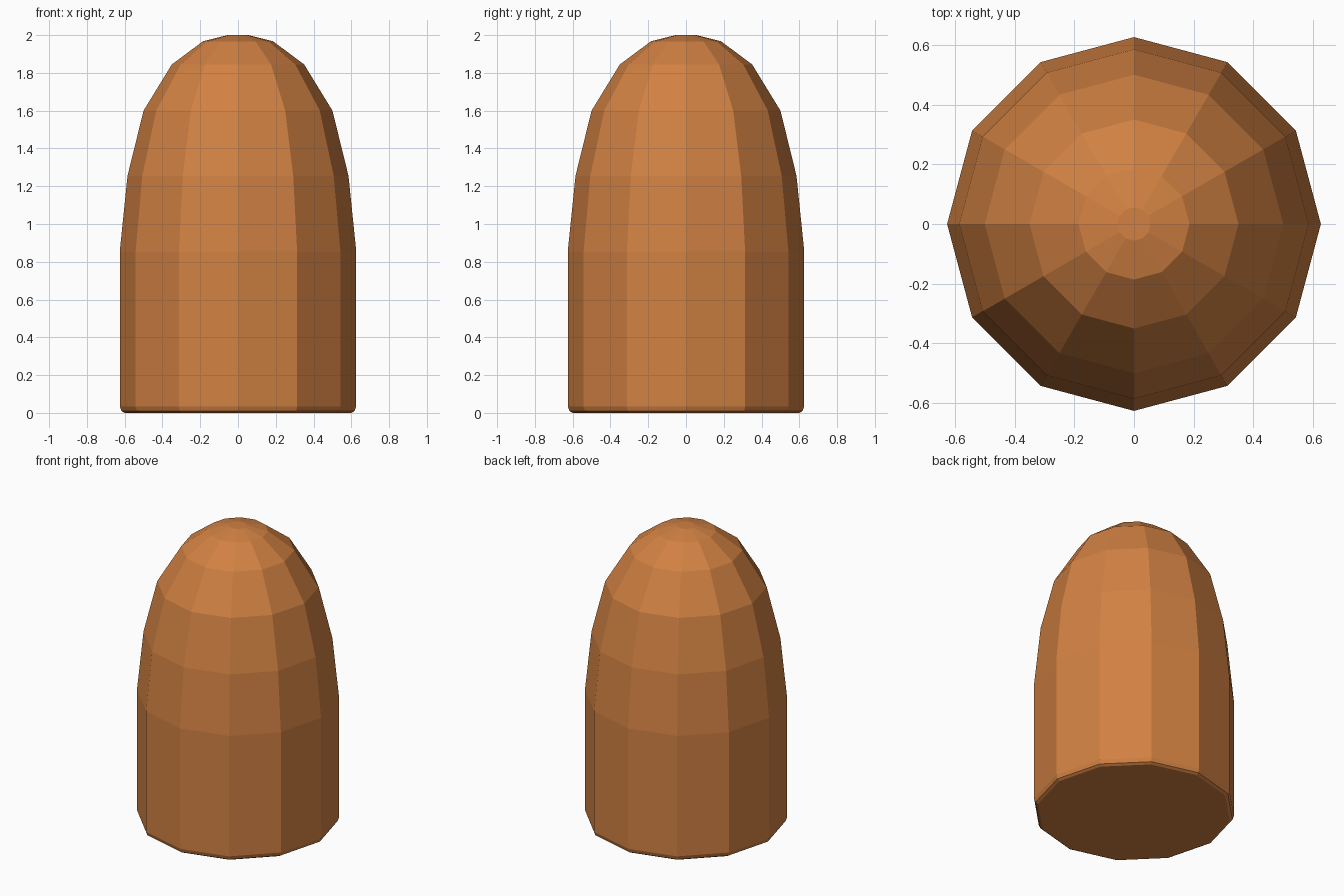
import bpy, bmesh
from math import cos, sin, pi

if "Cube" in bpy.data.objects:
    bpy.data.objects.remove(bpy.data.objects["Cube"])

SIDES = 12
# (radius, height) from the bevelled base up to the small flat tip
PROFILE = [(0.60, 0.0), (0.617, 0.01), (0.626, 0.035), (0.626, 0.855),
           (0.585, 1.255), (0.50, 1.60), (0.35, 1.845),
           (0.186, 1.967), (0.056, 2.0)]

# Lathe the profile into rings of flat panels
bm = bmesh.new()
rings = [[bm.verts.new((r * cos(2 * pi * i / SIDES), r * sin(2 * pi * i / SIDES), z))
          for i in range(SIDES)] for r, z in PROFILE]
for low, high in zip(rings, rings[1:]):
    for i in range(SIDES):
        j = (i + 1) % SIDES
        bm.faces.new((low[i], low[j], high[j], high[i]))

# Flat base and tip
bm.faces.new(rings[0][::-1])
bm.faces.new(rings[-1])

mesh = bpy.data.meshes.new("domed_body")
bm.to_mesh(mesh)
bm.free()
body = bpy.data.objects.new("domed_body", mesh)
bpy.context.collection.objects.link(body)

# Copper orange
mat = bpy.data.materials.new("copper_orange")
mat.diffuse_color = (0.64, 0.22, 0.055, 1.0)
mat.use_nodes = True
mat.node_tree.nodes["Principled BSDF"].inputs["Base Color"].default_value = mat.diffuse_color
mesh.materials.append(mat)
